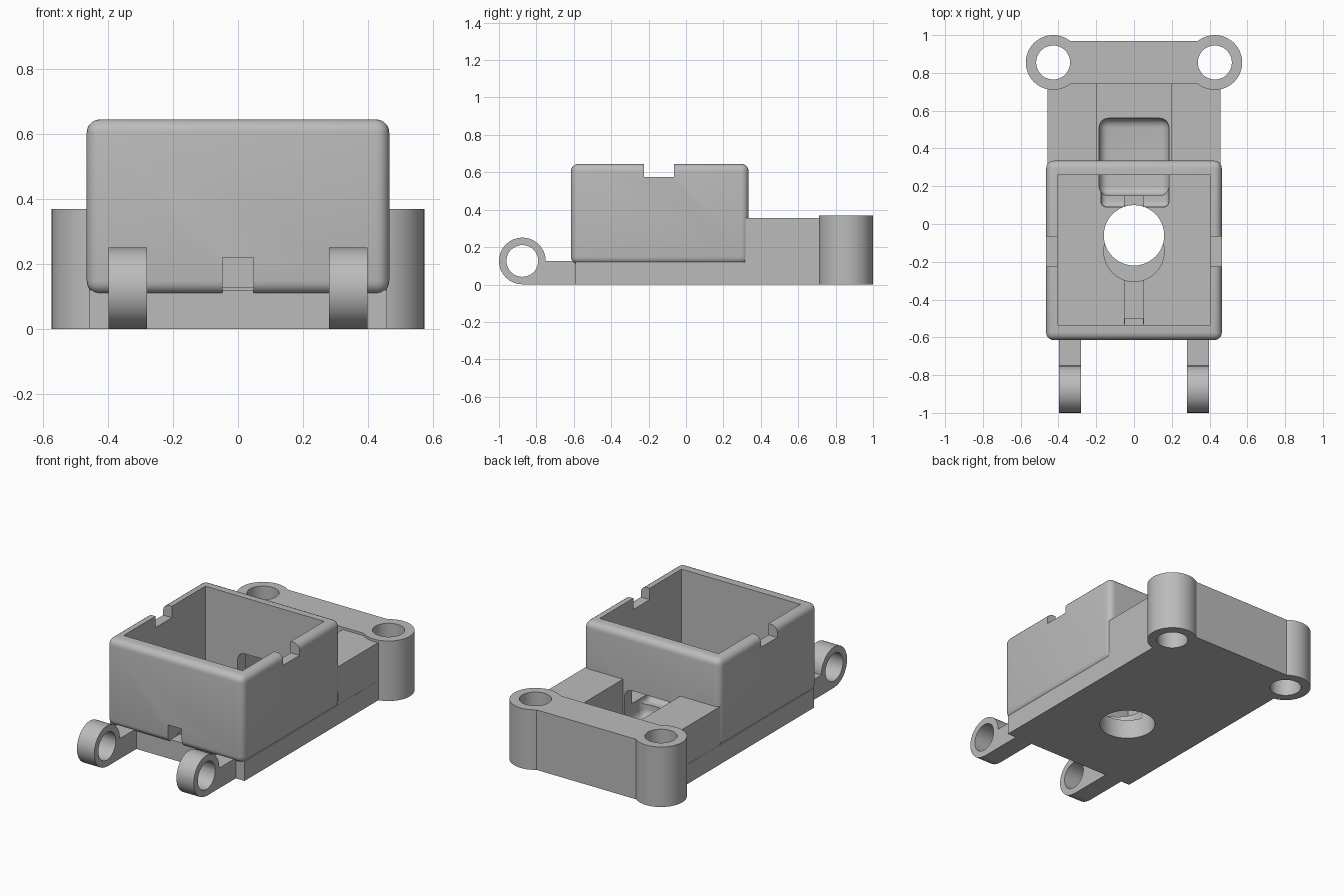
import bpy, bmesh, math
from mathutils import Matrix, Vector

if "Cube" in bpy.data.objects:
    bpy.data.objects.remove(bpy.data.objects["Cube"])

grey = bpy.data.materials.new("plain grey")
grey.use_nodes = True
colour = (0.5, 0.5, 0.5, 1)
grey.diffuse_color = colour
grey.node_tree.nodes["Principled BSDF"].inputs["Base Color"].default_value = colour


def finish(name, bm):
    mesh = bpy.data.meshes.new(name)
    bm.to_mesh(mesh)
    bm.free()
    obj = bpy.data.objects.new(name, mesh)
    bpy.context.collection.objects.link(obj)
    mesh.materials.append(grey)
    return obj


def block(name, lo, hi, bevel=0, segments=5):
    """Box between two corners, optionally with rounded edges."""
    lo, hi = Vector(lo), Vector(hi)
    bm = bmesh.new()
    bmesh.ops.create_cube(bm, size=1, matrix=Matrix.Translation((lo + hi) / 2)
                          @ Matrix.Diagonal((*(hi - lo), 1)))
    if bevel:
        bmesh.ops.bevel(bm, geom=bm.edges[:], offset=bevel, segments=segments,
                        profile=0.5, affect='EDGES')
    return finish(name, bm)


def tube(name, centre, radius, depth, axis='Z', sides=48):
    """Solid cylinder along Z or X."""
    turn = Matrix.Rotation(math.pi / 2, 4, 'Y') if axis == 'X' else Matrix()
    bm = bmesh.new()
    bmesh.ops.create_cone(bm, cap_ends=True, segments=sides, radius1=radius,
                          radius2=radius, depth=depth,
                          matrix=Matrix.Translation(centre) @ turn)
    return finish(name, bm)


def combine(obj, others, operation='DIFFERENCE'):
    """Apply booleans to obj and discard the helper solids."""
    for other in others:
        mod = obj.modifiers.new("cut", 'BOOLEAN')
        mod.operation, mod.object, mod.solver = operation, other, 'EXACT'
    graph = bpy.context.evaluated_depsgraph_get()
    mesh = bpy.data.meshes.new_from_object(obj.evaluated_get(graph))
    obj.modifiers.clear()
    obj.data = mesh
    for other in others:
        bpy.data.objects.remove(other)


def pocket():
    return block("pocket_cutter", (-0.185, 0.15, 0.06), (0.185, 0.56, 0.3), 0.05)


def lens_hole():
    return tube("hole_cutter", (0, -0.06, 0.1), 0.16, 0.6)


# Base plate with round opening and rounded pocket
base = block("base_plate", (-0.458, -0.59, 0), (0.458, 0.75, 0.12))
combine(base, [lens_hole(), pocket()])

# Open tray with rounded outer edges
tray = block("tray", (-0.465, -0.615, 0.108), (0.465, 0.335, 0.645), 0.04)
combine(tray, [
    block("cavity", (-0.405, -0.535, 0.18), (0.405, 0.26, 0.9)),
    block("side_notches", (-0.6, -0.225, 0.575), (0.6, -0.065, 0.8)),
    block("floor_groove", (-0.05, -0.53, 0.13), (0.05, 0.26, 0.3)),
    block("front_slot", (-0.047, -0.7, 0.09), (0.047, -0.5, 0.22)),
    block("rear_shelf", (-0.175, 0.09, 0.14), (0.185, 0.25, 0.3), 0.03),
    lens_hole(),
    tube("offset_hole", (0, -0.145, 0.2), 0.16, 0.3),
    pocket(),
])

# Raised shoulders either side of the rear channel
for side, label in ((1, "left"), (-1, "right")):
    xs = sorted((side * 0.195, side * 0.457))
    block(label + "_shoulder", (xs[0], 0.315, 0.1), (xs[1], 0.75, 0.355))

# Rear crossbar with vertical sockets
bar = block("rear_crossbar", (-0.43, 0.74, 0), (0.43, 0.97, 0.37))
combine(bar, [tube("boss", (s * 0.428, 0.855, 0.185), 0.145, 0.37)
              for s in (1, -1)], 'UNION')
combine(bar, [tube("socket", (s * 0.428, 0.855, 0.185), 0.09, 0.8)
              for s in (1, -1)])

# Front hinge lugs
hinges = []
for side, label in ((1, "left"), (-1, "right")):
    xs = sorted((side * 0.28, side * 0.398))
    lug = block(label + "_hinge_lug", (xs[0], -0.875, 0), (xs[1], -0.58, 0.125))
    centre = (side * 0.339, -0.875, 0.126)
    combine(lug, [tube("eye", centre, 0.125, 0.118, 'X', 32)], 'UNION')
    combine(lug, [tube("pin_hole", centre, 0.085, 0.4, 'X', 32)])
    hinges.append(lug)

# Smooth curved surfaces, keep corners crisp
bpy.ops.object.select_all(action='DESELECT')
for obj in (tray, base, bar, *hinges):
    obj.select_set(True)
bpy.context.view_layer.objects.active = tray
bpy.ops.object.shade_smooth_by_angle(angle=math.radians(30))
